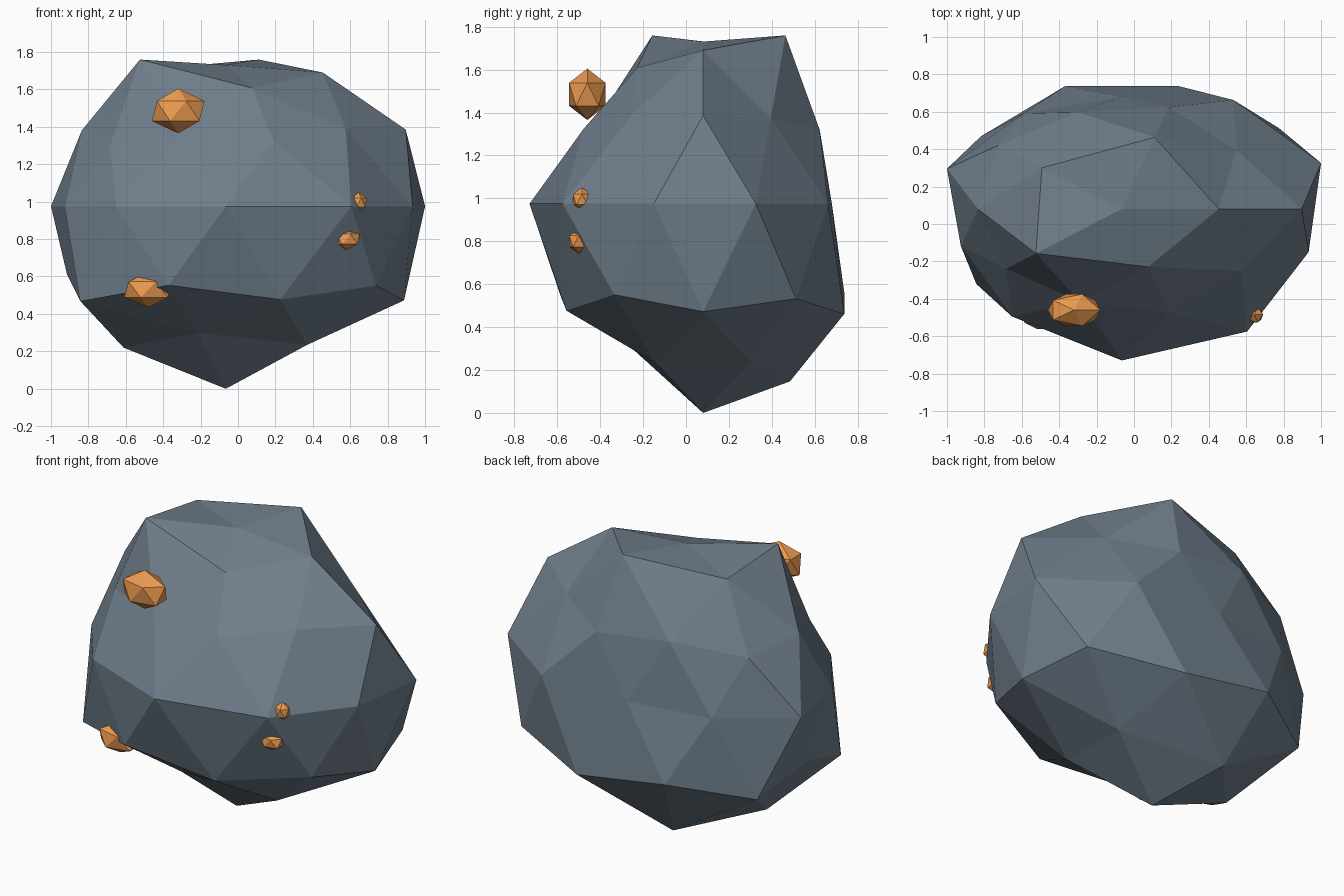
import bpy, bmesh, math
from mathutils import Vector

if "Cube" in bpy.data.objects:
    bpy.data.objects.remove(bpy.data.objects["Cube"])


def material(name, color):
    m = bpy.data.materials.new(name)
    m.diffuse_color = (*color, 1)
    m.use_nodes = True
    m.node_tree.nodes["Principled BSDF"].inputs["Base Color"].default_value = m.diffuse_color
    return m


STONE = material("slate", (0.16, 0.21, 0.26))
ORE = material("copper_ore", (0.85, 0.33, 0.08))


def faceted_ball(name, centre, scale, mat, subdivisions=1, lumps=None):
    """Flat-shaded icosphere; lumps push each vertex in or out, ring by ring."""
    bm = bmesh.new()
    bmesh.ops.create_icosphere(bm, subdivisions=subdivisions, radius=1)
    order = sorted(bm.verts, key=lambda v: (
        round(v.co.z, 1), round(math.degrees(math.atan2(v.co.y, v.co.x))) % 360))
    factors = lumps or [1] * len(order)
    for v, f in zip(order, factors):
        v.co = Vector(centre) + Vector(a * b * f for a, b in zip(v.co, scale))
    bmesh.ops.recalc_face_normals(bm, faces=bm.faces)
    me = bpy.data.meshes.new(name)
    bm.to_mesh(me)
    bm.free()
    me.materials.append(mat)
    ob = bpy.data.objects.new(name, me)
    bpy.context.collection.objects.link(ob)
    return ob


# Boulder: radial factors from the bottom ring to the top, anticlockwise from +x
rings = [
    [1.142],
    [1.02, 1.14, 1.04, 0.93, 1.02],
    [1.12, 1.145, 1.095, 1.13, 1.11],
    [1.16, 1.09, 0.95, 1.105, 1.11],
    [1.12, 1.015, 0.845, 0.89, 0.983, 0.905, 1.0, 1.14, 1.14, 1.05],
    [1.075, 0.90, 0.912, 0.855, 0.92],
    [0.89, 0.90, 0.905, 0.86, 0.93],
    [0.985, 1.08, 1.005, 1.08, 0.87],
    [0.885],
]
faceted_ball("boulder", (-0.065, 0.08, 0.975), (1, 0.71, 0.854), STONE, 2,
             [f for ring in rings for f in ring])

# Ore nuggets: one standing proud, the others half buried
nuggets = [
    ("upper_nugget", (-0.32, -0.46, 1.485), (0.157, 0.10, 0.12)),
    ("left_nugget", (-0.48, -0.475, 0.53), (0.145, 0.10, 0.095)),
    ("right_lower_nugget", (0.58, -0.50, 0.80), (0.08, 0.052, 0.058)),
    ("right_upper_nugget", (0.645, -0.485, 0.995), (0.05, 0.05, 0.055)),
]
for name, centre, scale in nuggets:
    faceted_ball(name, centre, scale, ORE)
